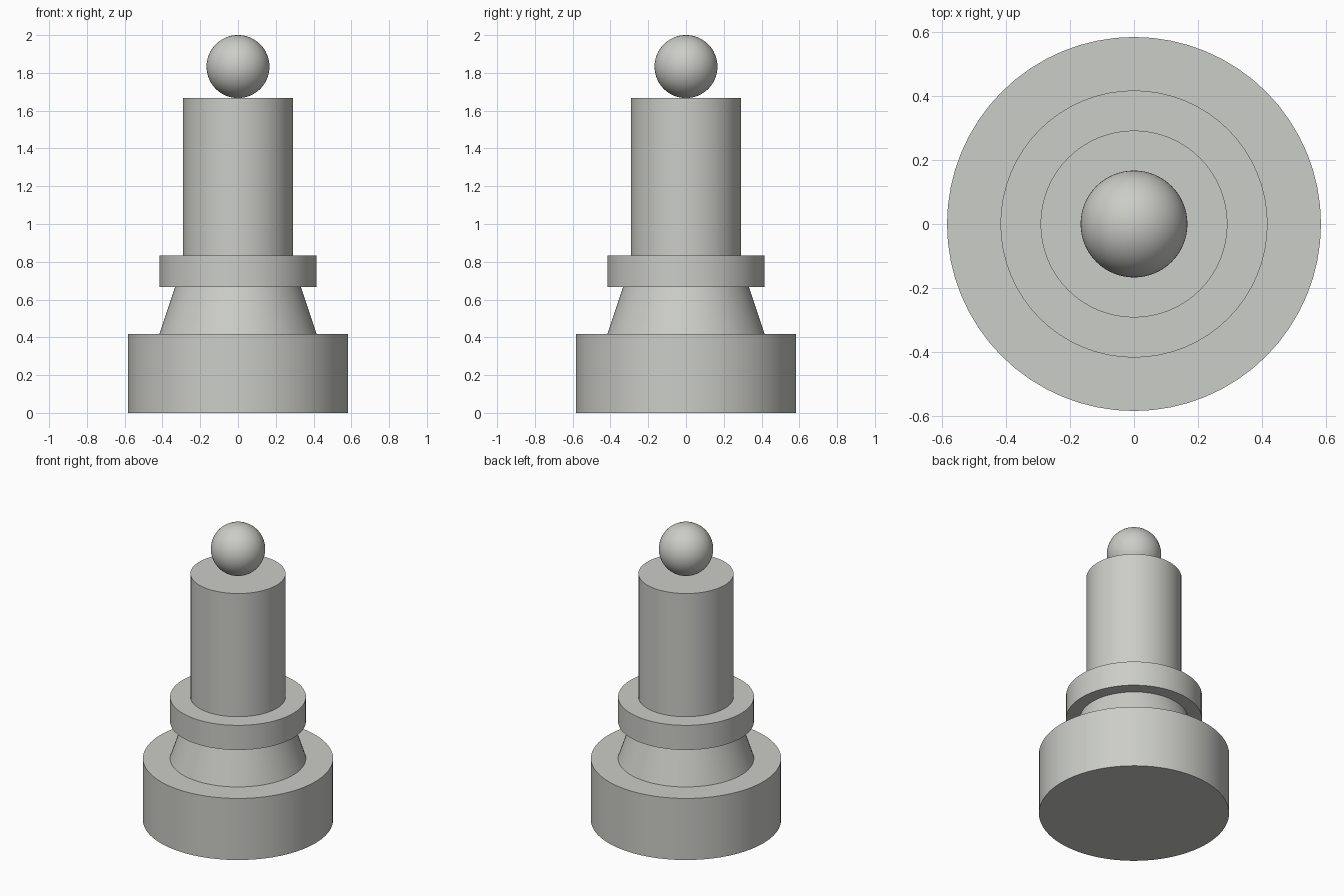
import bpy
import math

cube = bpy.data.objects.get("Cube")
if cube:
    bpy.data.objects.remove(cube, do_unlink=True)

# Single warm grey material
COLOUR = (0.60, 0.61, 0.57, 1.0)
grey = bpy.data.materials.new("warm_grey")
grey.diffuse_color = COLOUR
grey.use_nodes = True
grey.node_tree.nodes["Principled BSDF"].inputs["Base Color"].default_value = COLOUR

U = 1 / 12  # module: the whole piece is 24 modules tall


def finish(name):
    """Name and colour the active object, smooth its round faces."""
    obj = bpy.context.object
    obj.name = obj.data.name = name
    obj.data.materials.append(grey)
    bpy.ops.object.shade_smooth_by_angle(angle=math.radians(30))


def turned(name, r_bottom, r_top, z0, z1):
    """Upright cylinder or cone frustum, measured in modules."""
    bpy.ops.mesh.primitive_cone_add(
        vertices=64, radius1=r_bottom * U, radius2=r_top * U,
        depth=(z1 - z0) * U, location=(0, 0, (z0 + z1) / 2 * U))
    finish(name)


# Stacked turned parts, from the ground up
turned("base", 7, 7, 0, 5)
turned("tapered_neck", 5, 4, 5, 8)
turned("collar", 5, 5, 8, 10)
turned("column", 3.5, 3.5, 10, 20)

# Ball resting on the column
bpy.ops.mesh.primitive_uv_sphere_add(
    segments=64, ring_count=32, radius=2 * U, location=(0, 0, 22 * U))
finish("ball")
